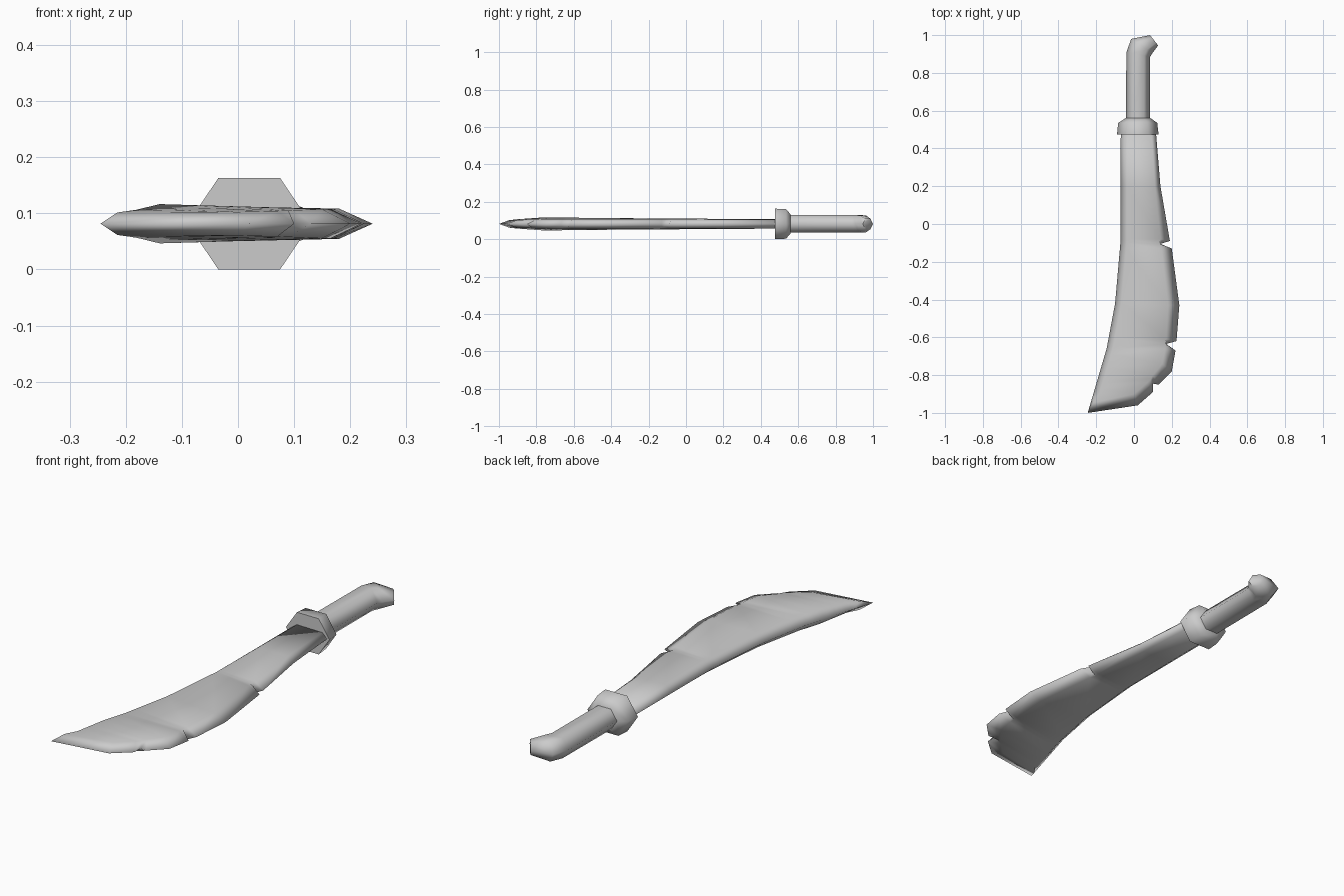
import bpy
import bmesh
from math import radians
from mathutils import Vector

if "Cube" in bpy.data.objects:
    bpy.data.objects.remove(bpy.data.objects["Cube"])

MID = 0.0815  # height of the flat symmetry plane

steel = bpy.data.materials.new("plain_grey")
steel.use_nodes = True
grey = (0.6, 0.6, 0.6, 1)
steel.diffuse_color = grey
steel.node_tree.nodes["Principled BSDF"].inputs["Base Color"].default_value = grey


def loft(name, rings, cap_end=True, smooth_angle=75):
    """Skin a list of equal closed rings into one solid."""
    bm = bmesh.new()
    rows = [[bm.verts.new(p) for p in ring] for ring in rings]
    count = len(rows[0])
    for a, b in zip(rows, rows[1:]):
        for i in range(count):
            j = (i + 1) % count
            bm.faces.new((a[i], a[j], b[j], b[i]))
    bm.faces.new(rows[0])
    if cap_end:
        bm.faces.new(rows[-1])
    bmesh.ops.remove_doubles(bm, verts=bm.verts, dist=0.0005)
    bmesh.ops.recalc_face_normals(bm, faces=bm.faces)
    mesh = bpy.data.meshes.new(name)
    bm.to_mesh(mesh)
    bm.free()
    mesh.materials.append(steel)
    obj = bpy.data.objects.new(name, mesh)
    bpy.context.collection.objects.link(obj)
    bpy.ops.object.select_all(action="DESELECT")
    obj.select_set(True)
    bpy.context.view_layer.objects.active = obj
    bpy.ops.object.shade_smooth_by_angle(angle=radians(smooth_angle))
    return obj


def hexagon(outer_a, inner_a, inner_b, outer_b, half_a, half_b):
    """Six-sided section: two sharp sides, flat top and bottom."""
    corners = [(outer_a, 0), (inner_a, half_a), (inner_b, half_b),
               (outer_b, 0), (inner_b, -half_b), (inner_a, -half_a)]
    return [Vector((p[0], p[1], MID + h)) for p, h in corners]


def grip_section(left, right, half):
    a, b = Vector(left), Vector(right)
    return hexagon(a, a.lerp(b, 0.25), a.lerp(b, 0.75), b, half, half)


def along(points, y):
    """Value at y on a polyline running towards the tip."""
    for (y0, v0), (y1, v1) in zip(points, points[1:]):
        if y >= y1:
            return v0 + (v1 - v0) * (y - y0) / (y1 - y0)
    return points[-1][1]


# Blade: spine curve and thickness, then stations down the chipped edge
spine = [(0.5, -0.07), (-0.1, -0.072), (-0.42, -0.1), (-0.66, -0.145), (-1, -0.245)]
spine_half = [(0.5, 0.025), (-0.4, 0.031), (-0.76, 0.035), (-0.9, 0.025), (-1, 0.02)]
edge_half = [(0.5, 0.023), (-0.43, 0.027), (-0.74, 0.026), (-0.9, 0.021), (-1, 0.02)]

# edge x, edge y, bevel x, bevel y, spine y
stations = [
    (0.115, 0.5, 0.092, 0.5, 0.5),
    (0.14, 0.2, 0.11, 0.2, 0.2),
    (0.19, -0.09, 0.14, -0.08, -0.08),
    (0.14, -0.105, 0.135, -0.105, -0.1),
    (0.2, -0.13, 0.145, -0.13, -0.13),
    (0.24, -0.43, 0.18, -0.43, -0.42),
    (0.225, -0.62, 0.17, -0.61, -0.6),
    (0.17, -0.635, 0.165, -0.635, -0.66),
    (0.22, -0.67, 0.165, -0.66, -0.69),
    (0.2, -0.78, 0.15, -0.74, -0.76),
    (0.13, -0.85, 0.1, -0.8, -0.82),
    (0.1, -0.845, 0.09, -0.82, -0.845),
    (0.1, -0.89, 0.07, -0.84, -0.87),
    (0.02, -0.96, 0, -0.9, -0.9),
]
sections = []
for ex, ey, bx, by, sy in stations:
    sx = along(spine, sy)
    sections.append(hexagon((sx, sy), (sx + 0.035, sy), (bx, by), (ex, ey),
                            along(spine_half, sy), along(edge_half, by)))
tip, tip_ridge = (-0.245, -1), (-0.215, -0.945)
sections.append(hexagon(tip, tip_ridge, tip_ridge, tip, 0.02, 0.02))
loft("blade", sections, cap_end=False, smooth_angle=180)

# Guard: thick collar that tapers into the grip
loft("guard", [
    grip_section((-0.09, 0.475), (0.13, 0.475), MID),
    grip_section((-0.084, 0.535), (0.123, 0.535), 0.079),
    grip_section((-0.045, 0.56), (0.088, 0.56), 0.05),
])

# Handle: straight grip with a pommel hooked to one side
loft("handle", [
    grip_section((-0.044, 0.53), (0.085, 0.53), 0.047),
    grip_section((-0.04, 0.91), (0.085, 0.885), 0.047),
    grip_section((-0.015, 0.98), (0.098, 0.905), 0.046),
    grip_section((0.085, 1), (0.128, 0.945), 0.028),
])
